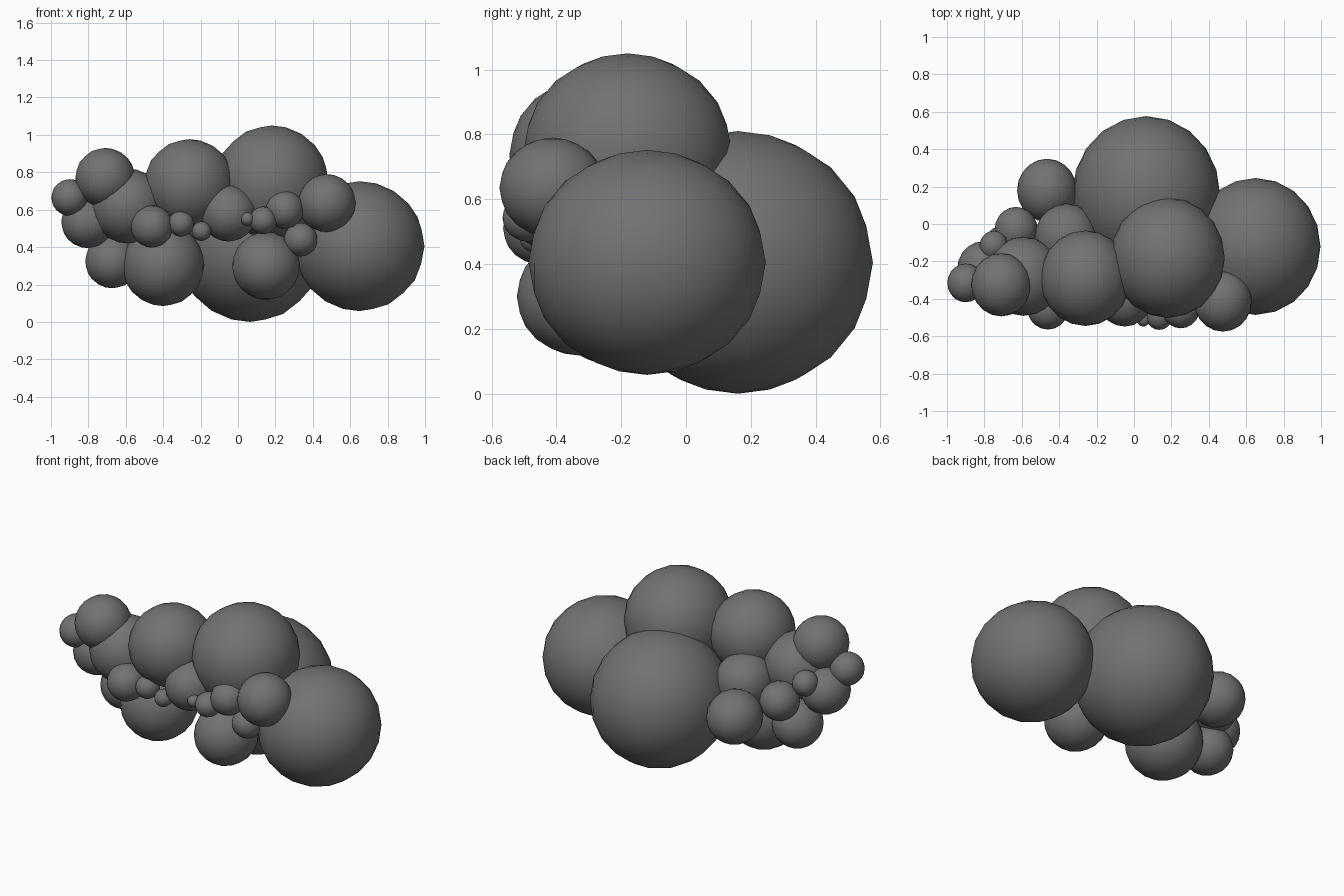
import bpy

# One flat grey for the whole cloud
grey = bpy.data.materials.new("storm_grey")
grey.diffuse_color = (0.165, 0.173, 0.173, 1)
DEPTH = 1.055  # puffs are slightly stretched front to back


def puff(name, x, y, z, r):
    bpy.ops.mesh.primitive_ico_sphere_add(subdivisions=3, radius=1, location=(x, y, z))
    ob = bpy.context.object
    ob.name = name
    ob.scale = (r, r * DEPTH, r)
    bpy.ops.object.shade_smooth()
    ob.data.materials.append(grey)
    return ob


# Main body
body = puff("back_puff", 0.065, 0.16, 0.405, 0.395)
body.scale.z = 0.405
puff("right_puff", 0.65, -0.12, 0.405, 0.347)
puff("top_puff", 0.18, -0.18, 0.745, 0.305)
puff("upper_front_puff", -0.26, -0.29, 0.735, 0.242)
puff("lower_left_puff", -0.40, -0.21, 0.305, 0.22)
puff("inner_left_puff", -0.36, -0.07, 0.54, 0.17)
puff("back_left_puff", -0.465, 0.18, 0.436, 0.16)

# Left tail
puff("tail_base", -0.59, -0.28, 0.62, 0.2)
puff("tail_top", -0.71, -0.325, 0.77, 0.16)
puff("tail_tip", -0.90, -0.315, 0.665, 0.098)
puff("tail_side", -0.805, -0.24, 0.535, 0.14)
puff("tail_bottom", -0.672, -0.15, 0.325, 0.145)
puff("tail_back", -0.63, -0.03, 0.5, 0.115)
puff("tail_back_small", -0.75, -0.115, 0.61, 0.075)

# Small puffs along the front
puff("front_right_puff", 0.475, -0.412, 0.635, 0.155)
puff("front_low_puff", 0.15, -0.33, 0.30, 0.182)
puff("front_centre_puff", -0.05, -0.39, 0.58, 0.15)
puff("front_puff_a", 0.25, -0.45, 0.6, 0.102)
puff("front_puff_b", 0.135, -0.488, 0.543, 0.074)
puff("front_puff_c", 0.05, -0.51, 0.55, 0.036)
puff("front_puff_d", 0.335, -0.38, 0.44, 0.09)
puff("front_puff_e", -0.46, -0.445, 0.51, 0.113)
puff("front_puff_f", -0.305, -0.46, 0.525, 0.069)
puff("front_puff_g", -0.195, -0.46, 0.485, 0.052)
